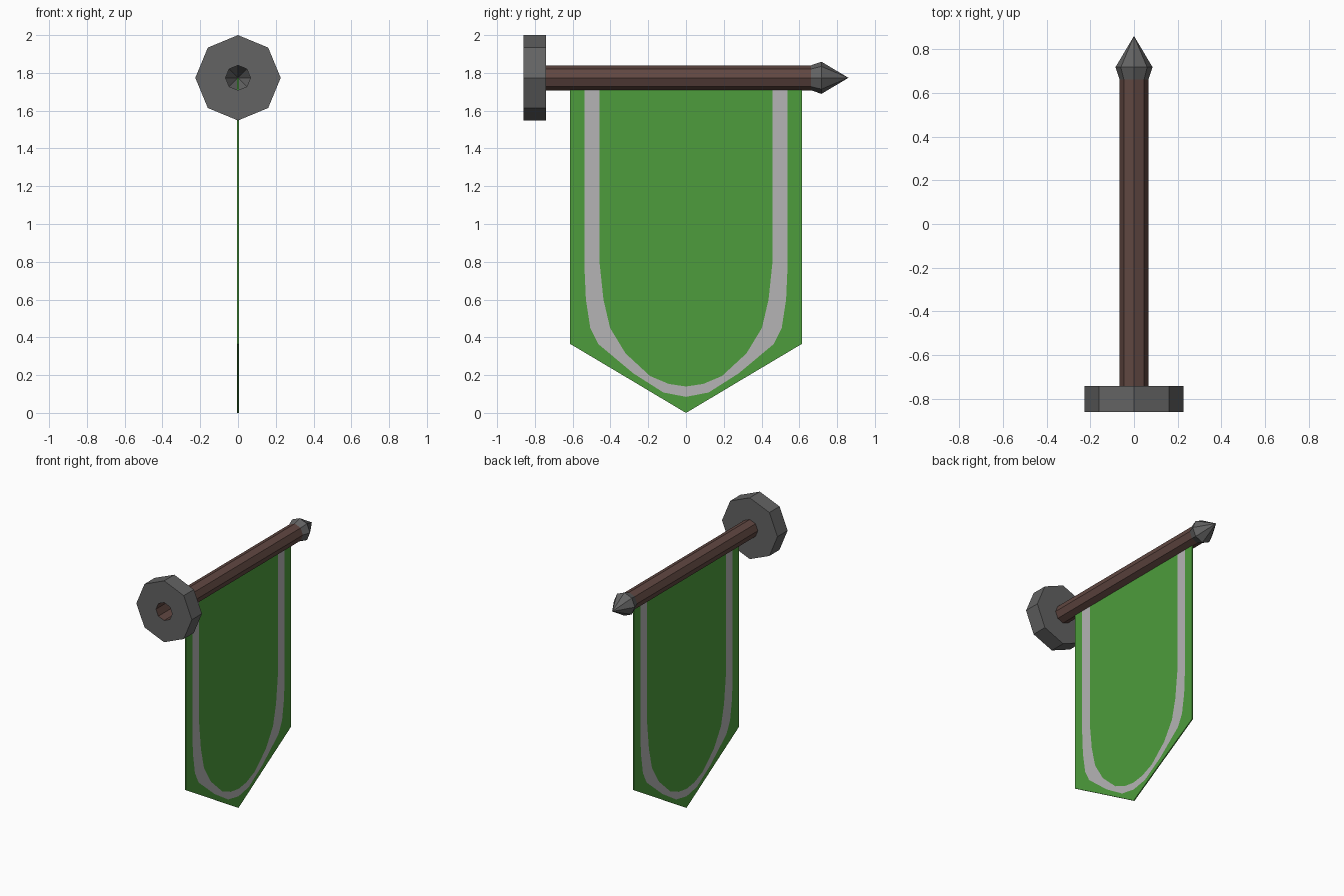
import bpy, bmesh, math

if "Cube" in bpy.data.objects:
    bpy.data.objects.remove(bpy.data.objects["Cube"])

AXIS_Z = 1.774   # height of the pole axis
SIDES = 8


def material(name, rgb):
    m = bpy.data.materials.new(name)
    m.diffuse_color = (*rgb, 1)
    m.use_nodes = True
    m.node_tree.nodes["Principled BSDF"].inputs["Base Color"].default_value = m.diffuse_color
    return m


green = material("green cloth", (0.075, 0.335, 0.045))
silver = material("pale grey trim", (0.46, 0.455, 0.46))
wood = material("dark brown wood", (0.118, 0.063, 0.053))
metal = material("dark grey metal", (0.125, 0.125, 0.125))


def make_object(name, bm, mats):
    me = bpy.data.meshes.new(name)
    bm.to_mesh(me)
    bm.free()
    for m in mats:
        me.materials.append(m)
    ob = bpy.data.objects.new(name, me)
    bpy.context.collection.objects.link(ob)
    return ob


def lathe_y(name, profile, mat):
    """Spin (radius, y) points around the pole axis."""
    bm = bmesh.new()
    rings = []
    for r, y in profile:
        rings.append([bm.verts.new((r * math.sin(a), y, AXIS_Z + r * math.cos(a)))
                      for a in (2 * math.pi * k / SIDES for k in range(SIDES))])
    for a, b in zip(rings, rings[1:]):
        for k in range(SIDES):
            j = (k + 1) % SIDES
            bm.faces.new((a[k], b[k], b[j], a[j]))
    bmesh.ops.remove_doubles(bm, verts=bm.verts, dist=1e-5)
    return make_object(name, bm, [mat])


# Open wooden pole, wall disc with a hole, pointed finial
lathe_y("pole", [(0.066, -0.86), (0.066, 0.665)], wood)
lathe_y("wall_disc", [(0.066, -0.742), (0.226, -0.742), (0.226, -0.86), (0.066, -0.86)][::-1], metal)
lathe_y("finial", [(0.066, 0.662), (0.085, 0.717), (0.0, 0.86)], metal)

# Banner: half outlines (y, z) from top to bottom, mirrored across y = 0
inner = [(.458, AXIS_Z), (.458, .80), (.437, .60), (.402, .45), (.32, .315), (.19, .195), (.09, .153), (0, .14)]
outer = [(.538, AXIS_Z), (.538, .78), (.53, .60), (.507, .45), (.465, .365), (.28, .21), (.12, .108), (0, .085)]
edge = [(.613, AXIS_Z), (.613, .78), (.613, .60), (.613, .45), (.613, .365), (.306, .1825), (.13, .0774), (0, 0)]

bm = bmesh.new()
rows = []
for half in (inner, outer, edge):
    full = [(-y, z) for y, z in half] + half[-2::-1]
    rows.append([bm.verts.new((0, y, z)) for y, z in full])
bm.faces.new(rows[0])
for index, (a, b) in zip((1, 0), zip(rows, rows[1:])):
    for k in range(len(a) - 1):
        f = bm.faces.new((a[k], b[k], b[k + 1], a[k + 1]))
        f.material_index = index
bmesh.ops.recalc_face_normals(bm, faces=bm.faces)
banner = make_object("banner", bm, [green, silver])
solid = banner.modifiers.new("thickness", 'SOLIDIFY')
solid.thickness = 0.008
solid.offset = 0
